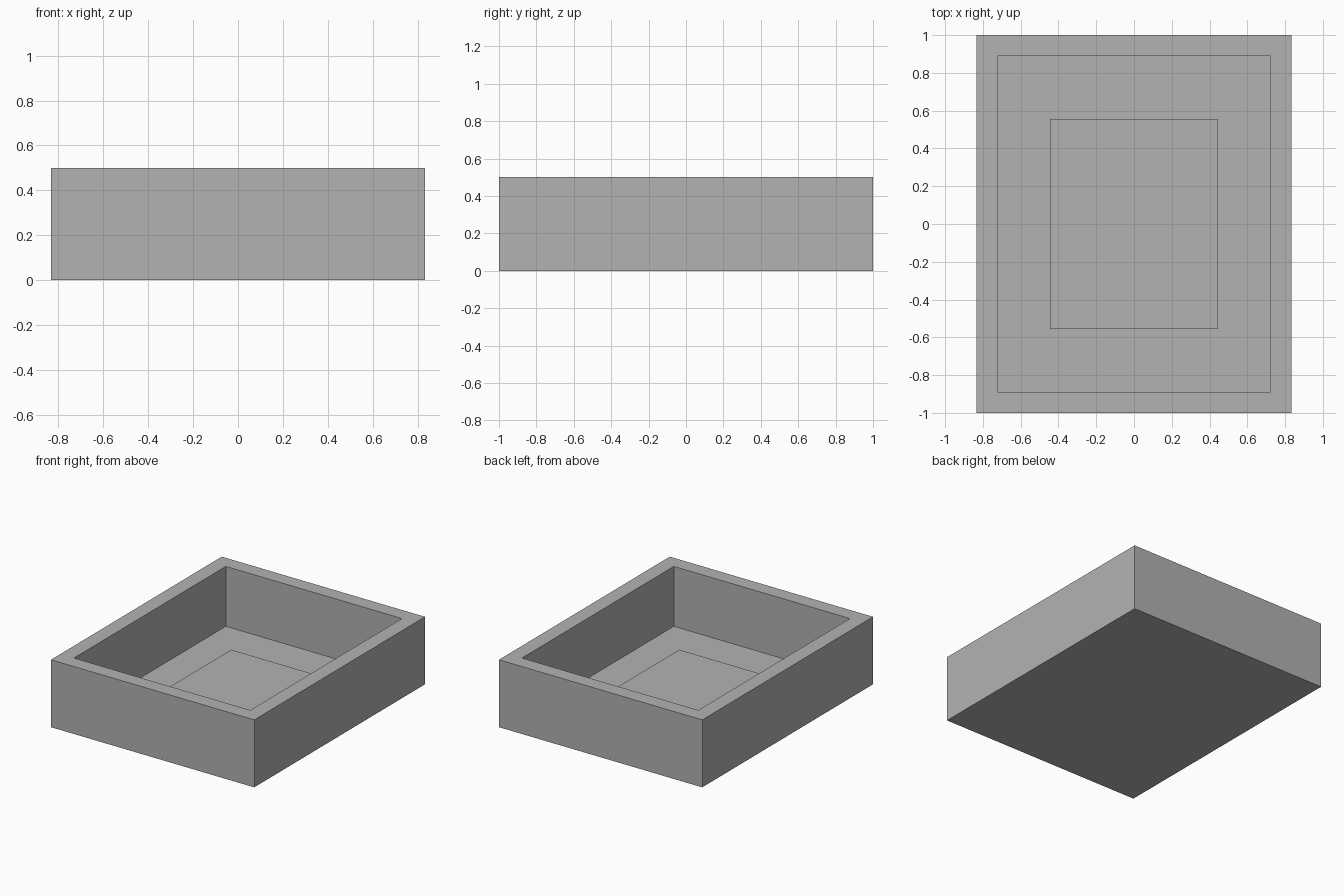
import bpy
import bmesh
from mathutils import Matrix, Vector

old = bpy.data.objects.get("Cube")
if old:
    bpy.data.objects.remove(old, do_unlink=True)

WIDTH, LENGTH, HEIGHT = 1.667, 2.0, 0.5
WALL, FLOOR = 0.111, 0.056
PAD_SIZE = (0.889, 1.111, 0.028)

grey = bpy.data.materials.new("plain grey")
grey.use_nodes = True
colour = (0.448, 0.448, 0.448, 1)
grey.diffuse_color = colour
grey.node_tree.nodes["Principled BSDF"].inputs["Base Color"].default_value = colour


def box(size, base_z):
    """Box mesh standing on base_z, plus its top face."""
    bm = bmesh.new()
    centre = Vector((0, 0, base_z + size[2] / 2))
    bmesh.ops.create_cube(bm, size=1, matrix=Matrix.Translation(centre) @ Matrix.Diagonal((*size, 1)))
    bm.normal_update()
    return bm, max(bm.faces, key=lambda f: f.calc_center_median().z)


def finish(bm, name):
    mesh = bpy.data.meshes.new(name)
    bm.to_mesh(mesh)
    bm.free()
    mesh.materials.append(grey)
    obj = bpy.data.objects.new(name, mesh)
    bpy.context.collection.objects.link(obj)
    return obj


# Open tray: inset the top to leave a rim, then push the middle down to the floor
bm, top = box((WIDTH, LENGTH, HEIGHT), 0)
bmesh.ops.inset_region(bm, faces=[top], thickness=WALL, use_even_offset=True)
floor = bmesh.ops.extrude_discrete_faces(bm, faces=[top])["faces"][0]
bmesh.ops.translate(bm, verts=floor.verts[:], vec=(0, 0, FLOOR - HEIGHT))
bmesh.ops.recalc_face_normals(bm, faces=bm.faces[:])
finish(bm, "tray")

# Low raised pad in the middle of the floor
bm, _ = box(PAD_SIZE, FLOOR)
finish(bm, "floor_pad")
